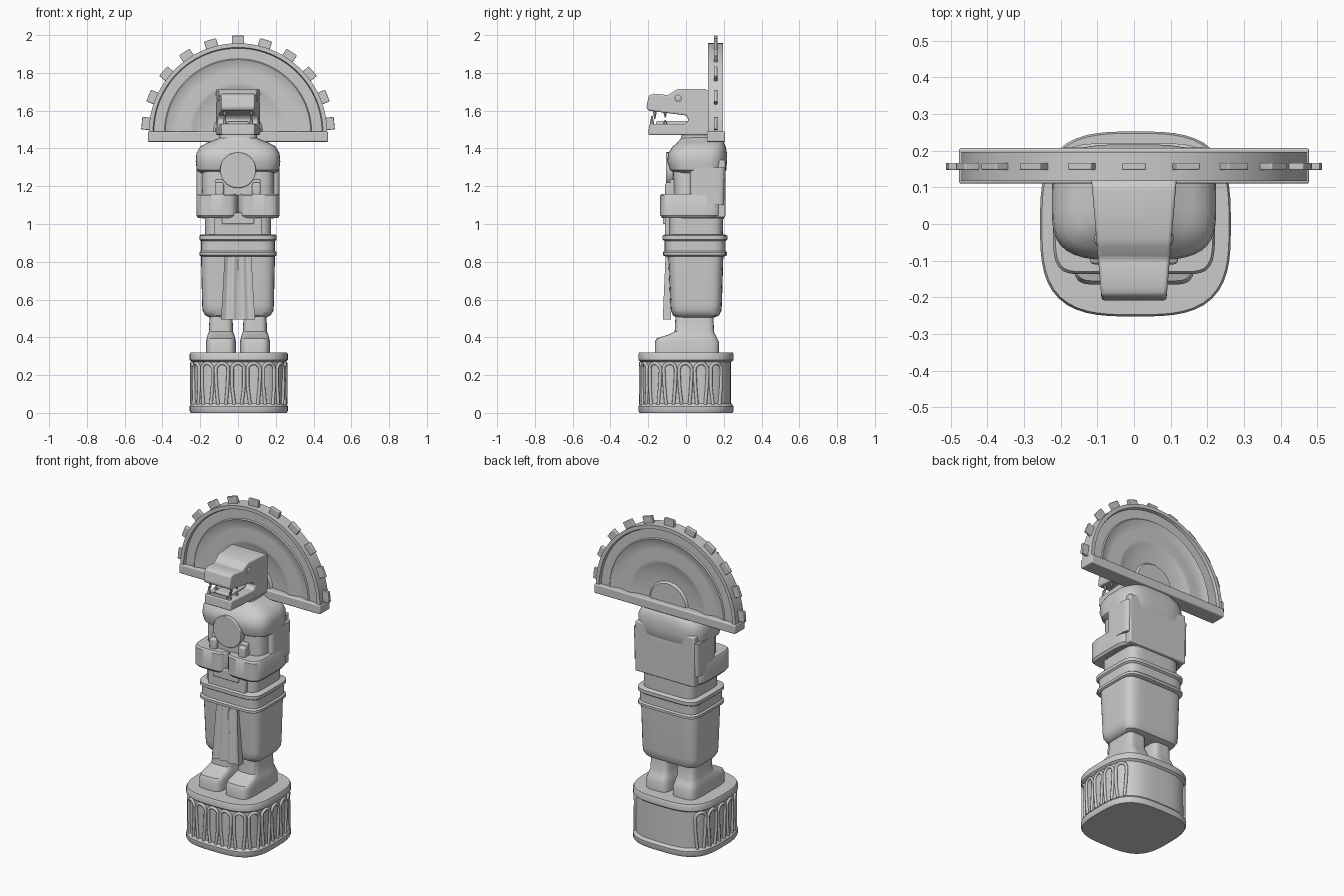
import bpy, bmesh, math
from mathutils import Vector

cube = bpy.data.objects.get("Cube")
if cube:
    bpy.data.objects.remove(cube, do_unlink=True)

stone = bpy.data.materials.new("grey_stone")
stone.use_nodes = True
GREY = (0.6, 0.6, 0.6, 1)
stone.diffuse_color = GREY
stone.node_tree.nodes["Principled BSDF"].inputs["Base Color"].default_value = GREY


def finish(name, bm, bevel=0, angle=35):
    bmesh.ops.recalc_face_normals(bm, faces=bm.faces)
    mesh = bpy.data.meshes.new(name)
    bm.to_mesh(mesh)
    bm.free()
    mesh.materials.append(stone)
    ob = bpy.data.objects.new(name, mesh)
    bpy.context.collection.objects.link(ob)
    if bevel:
        mod = ob.modifiers.new("bevel", "BEVEL")
        mod.width, mod.segments = bevel, 3
    bpy.ops.object.select_all(action="DESELECT")
    ob.select_set(True)
    bpy.context.view_layer.objects.active = ob
    bpy.ops.object.shade_smooth_by_angle(angle=math.radians(angle))
    return ob


def outline(hw, y0, y1, n, cx=0, count=64):
    """Rounded-square ring; a higher n gives squarer corners."""
    ring = []
    for i in range(count):
        a = math.tau * i / count
        c, s = math.cos(a), math.sin(a)
        k = (abs(c) ** n + abs(s) ** n) ** (-1 / n)
        ring.append((cx + hw * k * c, (y0 + y1) / 2 + (y1 - y0) / 2 * k * s))
    return ring


def loft(name, sections, n=5, cx=0):
    """Stack of rounded-square rings given as (z, half width, front, back)."""
    bm = bmesh.new()
    rings = [[bm.verts.new((x, y, z)) for x, y in outline(hw, y0, y1, n, cx)]
             for z, hw, y0, y1 in sections]
    for a, b in zip(rings, rings[1:]):
        for i in range(len(a)):
            j = (i + 1) % len(a)
            bm.faces.new((a[i], a[j], b[j], b[i]))
    bm.faces.new(rings[0])
    bm.faces.new(rings[-1])
    return finish(name, bm)


def box(name, x, y, z, bevel=0.008):
    """Box from (low, high) pairs."""
    bm = bmesh.new()
    bmesh.ops.create_cube(bm, size=1)
    for v in bm.verts:
        v.co = [lo + (c + 0.5) * (hi - lo) for c, (lo, hi) in zip(v.co, (x, y, z))]
    return finish(name, bm, bevel)


def prism(name, profile, width_at, bevel=0):
    """Side profile in (y, z) spread to a half width that depends on (y, z)."""
    bm = bmesh.new()
    sides = [[bm.verts.new((s * width_at(y, z), y, z)) for y, z in profile] for s in (-1, 1)]
    for i in range(len(profile)):
        j = (i + 1) % len(profile)
        bm.faces.new((sides[0][i], sides[0][j], sides[1][j], sides[1][i]))
    for side in sides:
        bm.faces.new(side)
    return finish(name, bm, bevel)


# Pedestal with two rims
BASE = (0.26, -0.252, 0.252, 3.2)
rows = ((0, .98), (.01, 1), (.035, 1), (.05, .95), (.27, .95), (.28, 1), (.31, 1), (.32, .98))
loft("pedestal", [(z, .26 * k, -.252 * k, .252 * k) for z, k in rows], 3.2, .004)

# Raised arches along the front and sides of the pedestal
wall = [Vector(p) for p in outline(.249, -.241, .241, 3.2, .004, 400)]
start = next(i for i, p in enumerate(wall) if i > 200 - 60 and p.x < 0 and p.y < 0.2)
path = [p for p in wall[start:] + wall[:200] if not p.y > 0.2]
path = path[:next((i for i, p in enumerate(path) if p.x > 0 and p.y > .195), len(path))]
steps = [0]
for a, b in zip(path, path[1:]):
    steps.append(steps[-1] + (b - a).length)


def along(s):
    i = min(range(len(steps)), key=lambda k: abs(steps[k] - s))
    return path[i]


curve = bpy.data.curves.new("pedestal_arches", "CURVE")
curve.dimensions = "3D"
curve.bevel_depth, curve.bevel_resolution, curve.use_fill_caps = .009, 2, True
ARCHES = 15
pitch = steps[-1] / ARCHES
for k in range(ARCHES):
    mid = pitch * (k + .5)
    pts = [(-.021, .045), (-.03, .14)]
    pts += [(-.033 * math.cos(math.pi * t / 8), .23 + .033 * math.sin(math.pi * t / 8)) for t in range(9)]
    pts += [(.03, .14), (.021, .045)]
    spline = curve.splines.new("POLY")
    spline.points.add(len(pts) - 1)
    for point, (ds, z) in zip(spline.points, pts):
        p = along(min(max(mid + ds, 0), steps[-1]))
        point.co = (p.x, p.y, z, 1)
curve.materials.append(stone)
bpy.context.collection.objects.link(bpy.data.objects.new("pedestal_arches", curve))

# Feet and ankles
for side, s in (("right", -1), ("left", 1)):
    loft(side + "_foot", [(.31, .08, -.165, .175), (.375, .08, -.165, .175), (.395, .075, -.155, .165),
                          (.415, .07, -.09, .155), (.43, .064, -.06, .148), (.53, .06, -.055, .145)],
         5, s * .09)

# Kilt, loincloth and belt
loft("kilt", [(.505, .15, -.05, .15), (.515, .172, -.068, .175), (.54, .187, -.08, .187),
              (.57, .19, -.083, .19), (.84, .196, -.095, .198)], 6)
bm = bmesh.new()
grid = []
for z, hw, y in ((.84, .07, -.1), (.66, .08, -.108), (.495, .09, -.115)):
    row = []
    for i in range(17):
        t = i / 8 - 1
        row.append(bm.verts.new((hw * t, y + .008 * math.cos(t * math.pi * 3), z)))
    grid.append(row)
for a, b in zip(grid, grid[1:]):
    for i in range(16):
        bm.faces.new((a[i], a[i + 1], b[i + 1], b[i]))
extruded = bmesh.ops.extrude_face_region(bm, geom=bm.faces[:])["geom"]
for v in extruded:
    if isinstance(v, bmesh.types.BMVert):
        v.co.y = -.08
finish("loincloth", bm, angle=50)
loft("belt", [(.828, .195, -.11, .205), (.835, .205, -.122, .218), (.85, .205, -.122, .218),
              (.858, .196, -.113, .21), (.91, .196, -.113, .21), (.918, .205, -.125, .22),
              (.938, .205, -.125, .22), (.945, .195, -.11, .205)], 6)

# Torso, shoulders and arms
loft("waist", [(.93, .175, -.09, .195), (1.06, .175, -.09, .198)], 6)
box("belly_panel", (-.125, .125), (-.112, -.05), (.94, 1.06), .005)
box("belly_inset", (-.085, .085), (-.122, -.05), (1.0, 1.06), .005)
loft("chest", [(1.03, .19, -.06, .2), (1.3, .19, -.07, .21), (1.4, .17, -.06, .2)], 5)
loft("shoulders", [(1.27, .2, -.06, .205), (1.285, .218, -.085, .213), (1.33, .224, -.1, .217),
                   (1.375, .22, -.095, .217), (1.41, .2, -.07, .21), (1.432, .16, -.045, .2),
                   (1.45, .11, -.03, .18), (1.465, .09, -.02, .14)], 3.6)
for side, s in (("right", -1), ("left", 1)):
    loft(side + "_upper_arm", [(1.1, .05, .02, .2), (1.3, .05, .02, .205)], 6, s * .17)
    loft(side + "_forearm", [(1.032, .1, -.125, .17), (1.045, .11, -.137, .185), (1.15, .11, -.137, .185),
                             (1.16, .104, -.13, .18)], 5, s * .111)
    box(side + "_thumb", sorted((s * .075, s * .12)), (-.11, -.05), (1.14, 1.22), .012)
box("back_slab", (-.2, .2), (.12, .208), (1.035, 1.34), .008)

# Chest ornament
box("chest_plate", (-.12, .12), (-.085, -.03), (1.15, 1.235), .006)
bm = bmesh.new()
bmesh.ops.create_cone(bm, cap_ends=True, segments=40, radius1=.095, radius2=.095, depth=.04)
for v in bm.verts:
    v.co = (v.co.x, v.co.z - .087, v.co.y + 1.285)
finish("chest_disc", bm, .004)

# Neck and open-mouthed beast head
loft("neck", [(1.42, .1, -.03, .15), (1.5, .1, -.02, .14)], 4)
skull = [(.125, 1.7), (.1, 1.715), (-.04, 1.715), (-.062, 1.705), (-.095, 1.682), (-.17, 1.69), (-.197, 1.68),
         (-.21, 1.615), (-.2, 1.6), (.0, 1.575), (.015, 1.55), (.0, 1.53), (-.195, 1.53), (-.2, 1.47),
         (.125, 1.47)]
prism("beast_head", skull, lambda y, z: .106 + .085 * y, .012)
box("tongue", (-.05, .05), (-.16, .02), (1.52, 1.545), .01)
for s in (-1, 1):
    for y, base, tip in ((-.18, 1.525, 1.575), (-.165, 1.605, 1.555), (-.11, 1.525, 1.55), (-.11, 1.6, 1.565)):
        bm = bmesh.new()
        bmesh.ops.create_cone(bm, cap_ends=True, segments=8, radius1=.012, radius2=.003, depth=1)
        for v in bm.verts:
            v.co = (v.co.x + s * .07, v.co.y + y, base + (v.co.z + .5) * (tip - base))
        finish("fang", bm)
box("lower_teeth", (-.055, .055), (-.19, -.175), (1.52, 1.545), .003)
for s in (-1, 1):
    bm = bmesh.new()
    bmesh.ops.create_uvsphere(bm, u_segments=16, v_segments=8, radius=.02)
    for v in bm.verts:
        v.co = (v.co.x * .5 + s * .098, v.co.y - .04, v.co.z + 1.665)
    finish("eye", bm)

# Fan headdress: half-round relief, the same on front and back
MID, HUB = .157, 1.485
relief = [(0, .018), (.12, .018), (.13, .006), (.2, .01), (.24, .022), (.26, .028), (.32, .012), (.37, .024),
          (.385, .03), (.39, .024), (.445, .024), (.45, .04), (.472, .04)]
section = [(r, -d) for r, d in relief] + [(r, d) for r, d in reversed(relief)]
bm = bmesh.new()
rows = []
for i in range(49):
    a = math.pi * i / 48
    rows.append([bm.verts.new((r * math.cos(a), MID + d, HUB + r * math.sin(a))) for r, d in section])
for a, b in zip(rows, rows[1:]):
    for i in range(len(section) - 1):
        bm.faces.new((a[i], a[i + 1], b[i + 1], b[i]))
bmesh.ops.remove_doubles(bm, verts=bm.verts, dist=1e-5)
finish("fan_headdress", bm, angle=40)
box("headdress_bar", (-.477, .477), (.11, .207), (1.435, 1.49), .006)

# Tabs around the rim of the fan
for i in range(11):
    a = math.radians(5.5 + 16.9 * i)
    out, tang = Vector((math.cos(a), 0, math.sin(a))), Vector((-math.sin(a), 0, math.cos(a)))
    bm = bmesh.new()
    bmesh.ops.create_cube(bm, size=1)
    for v in bm.verts:
        v.co = out * (.487 + .05 * v.co.x) + tang * .066 * v.co.z + Vector((0, MID + .02 * v.co.y, HUB))
    finish("fan_tab", bm, .004)
